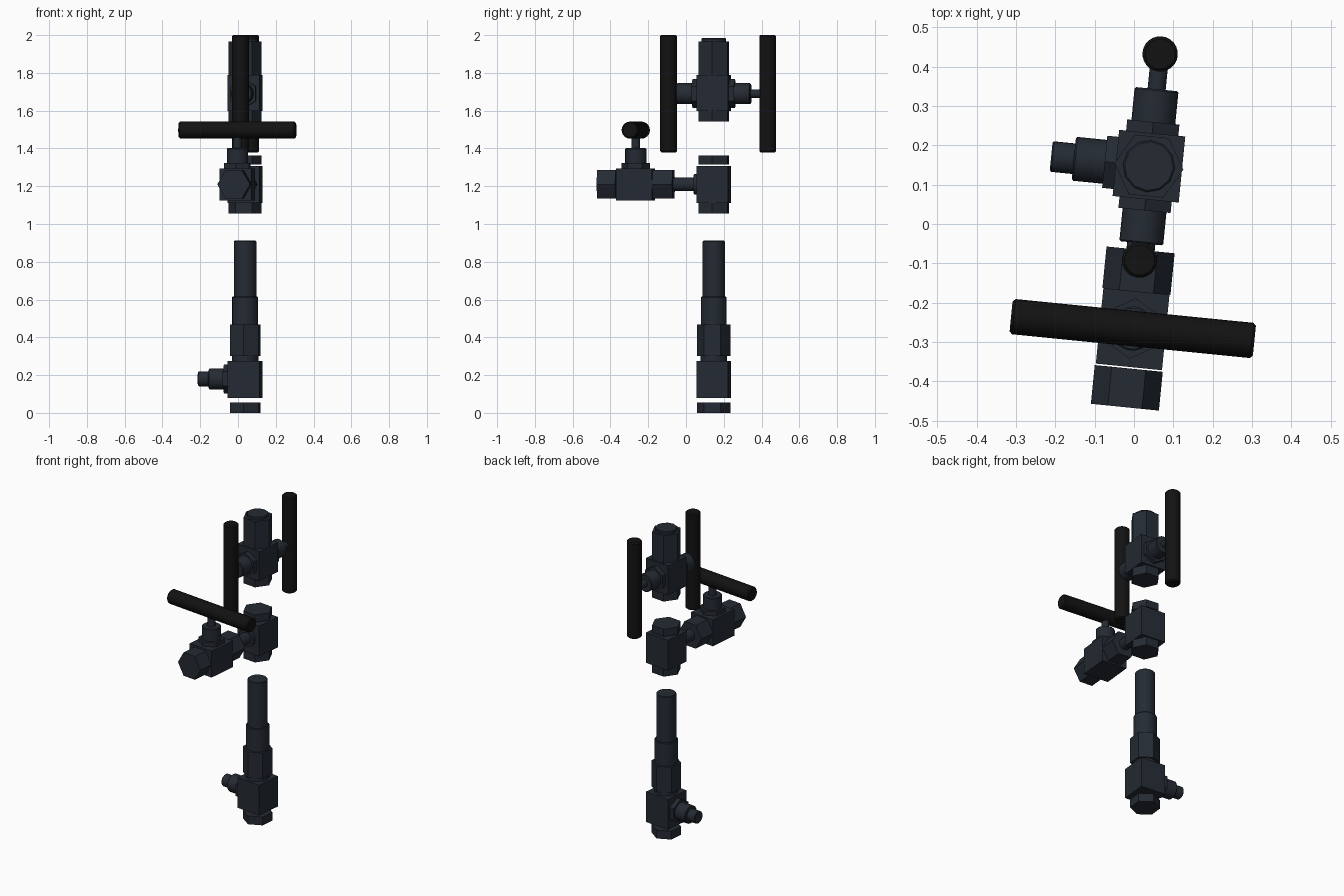
import bpy, bmesh
from math import radians, cos, sin, pi
from mathutils import Vector, Matrix

if "Cube" in bpy.data.objects:
    bpy.data.objects.remove(bpy.data.objects["Cube"])

# Whole assembly is turned slightly about its vertical pipe axis
ROOT = Matrix.Translation((0.038, 0.147, 0)) @ Matrix.Rotation(radians(-5.7), 4, 'Z')
X, Y, Z = Vector((1, 0, 0)), Vector((0, 1, 0)), Vector((0, 0, 1))


def material(name, rgb):
    m = bpy.data.materials.new(name)
    m.diffuse_color = (*rgb, 1)
    m.use_nodes = True
    m.node_tree.nodes["Principled BSDF"].inputs["Base Color"].default_value = m.diffuse_color
    return m


STEEL = material("dark_steel", (0.018, 0.024, 0.034))
BLACK = material("black_grip", (0.006, 0.006, 0.006))


def finish(name, bm, mat):
    bmesh.ops.recalc_face_normals(bm, faces=bm.faces[:])
    bm.transform(ROOT)
    me = bpy.data.meshes.new(name)
    bm.to_mesh(me)
    bm.free()
    me.materials.append(mat)
    ob = bpy.data.objects.new(name, me)
    bpy.context.collection.objects.link(ob)
    return ob


def turned(name, origin, axis, corner, profile, sides=24, mat=STEEL):
    """Closed prism or turned part: profile of (distance, radius) along axis."""
    bm = bmesh.new()
    origin, side = Vector(origin), axis.cross(corner)
    rings = []
    for t, r in profile:
        rings.append([bm.verts.new(origin + axis * t + r * (corner * cos(a) + side * sin(a)))
                      for a in (2 * pi * i / sides for i in range(sides))])
    for a, b in zip(rings, rings[1:]):
        for i in range(sides):
            j = (i + 1) % sides
            bm.faces.new((a[i], a[j], b[j], b[i]))
    bm.faces.new(rings[0])
    bm.faces.new(rings[-1])
    return finish(name, bm, mat)


def hexnut(name, origin, axis, corner, start, end, r=0.088):
    turned(name, origin, axis, corner, [(start, r), (end, r)], 6)


def block(name, center, size):
    bm = bmesh.new()
    bmesh.ops.create_cube(bm, size=1)
    bm.transform(Matrix.Translation(center) @ Matrix.Diagonal((*size, 1)))
    finish(name, bm, STEEL)


def bonnet(name, origin, axis, corner, base, collar, end, r=0.056):
    hexnut(name + "_hex", origin, axis, corner, base - 0.01, collar, 0.077)
    turned(name + "_barrel", origin, axis, corner,
           [(collar - 0.005, r), (end - 0.004, r), (end, r - 0.004)])


def handle(name, origin, axis, bar, stem_from, dist):
    turned(name + "_stem", origin, axis, bar, [(stem_from - 0.01, 0.023), (dist, 0.023)])
    h, r, c = 0.311, 0.045, 0.007
    turned(name + "_bar", Vector(origin) + axis * dist, bar, axis,
           [(-h, r - c), (-h + c, r), (h - c, r), (h, r - c)], mat=BLACK)


O = (0, 0, 0)

# Lower assembly: bottom nut, tee block, pipe sleeve and side port
hexnut("bottom_nut", O, Z, Y, 0, 0.054)
block("lower_block", (0, 0, 0.178), (0.169, 0.169, 0.196))
turned("lower_neck", O, Z, X, [(0.27, 0.07), (0.31, 0.07)])
hexnut("sleeve_nut", O, Z, Y, 0.30, 0.468)
turned("pipe_sleeve", O, Z, X, [(0.46, 0.069), (0.612, 0.069), (0.616, 0.065)])
turned("pipe", O, Z, X, [(0.61, 0.059), (0.908, 0.059), (0.912, 0.055)])
P = (0, 0, 0.18)
bonnet("side_port", P, -X, Z, 0.085, 0.113, 0.192)
turned("side_port_tip", P, -X, Z, [(0.185, 0.039), (0.246, 0.039), (0.25, 0.035)])

# Middle assembly: tee block with nuts and a connecting tube
hexnut("middle_bottom_nut", O, Z, X, 1.056, 1.112)
block("middle_block", (0, 0, 1.208), (0.169, 0.169, 0.196))
hexnut("middle_top_nut", O, Z, X, 1.315, 1.363)
M = (0, 0, 1.21)
turned("tube_collar", M, -Y, Z, [(0.08, 0.055), (0.104, 0.055)])
turned("connecting_tube", M, -Y, Z, [(0.10, 0.036), (0.23, 0.036)])

# Side valve with horizontal bar handle
hexnut("side_valve_inner_nut", M, -Y, X, 0.214, 0.32, 0.087)
block("side_valve_block", (0, -0.4165, 1.21), (0.169, 0.193, 0.17))
hexnut("side_valve_outer_nut", M, -Y, X, 0.517, 0.616, 0.087)
S = (0, -0.415, 0)
bonnet("side_valve_bonnet", S, Z, Y, 1.295, 1.323, 1.402)
handle("side_valve_handle", S, Z, X, 1.40, 1.497)

# Upper assembly: double valve with two upright bar handles
hexnut("upper_bottom_nut", O, Z, X, 1.542, 1.603)
block("upper_block", (0, 0, 1.693), (0.169, 0.169, 0.19))
hexnut("upper_top_nut", O, Z, X, 1.78, 1.967)
turned("top_cap", O, Z, X, [(1.96, 0.066), (1.98, 0.066), (1.984, 0.062)], 12)
U = (0, 0, 1.69)
for label, d, dist in (("rear", Y, 0.287), ("front", -Y, 0.24)):
    bonnet(label + "_bonnet", U, d, Z, 0.085, 0.113, 0.197)
    handle(label + "_handle", U, d, Z, 0.197, dist)

# Smooth the round parts while hex and block edges stay crisp
bpy.ops.object.select_all(action='DESELECT')
for ob in bpy.data.objects:
    ob.select_set(True)
    bpy.context.view_layer.objects.active = ob
bpy.ops.object.shade_smooth_by_angle(angle=radians(31))
